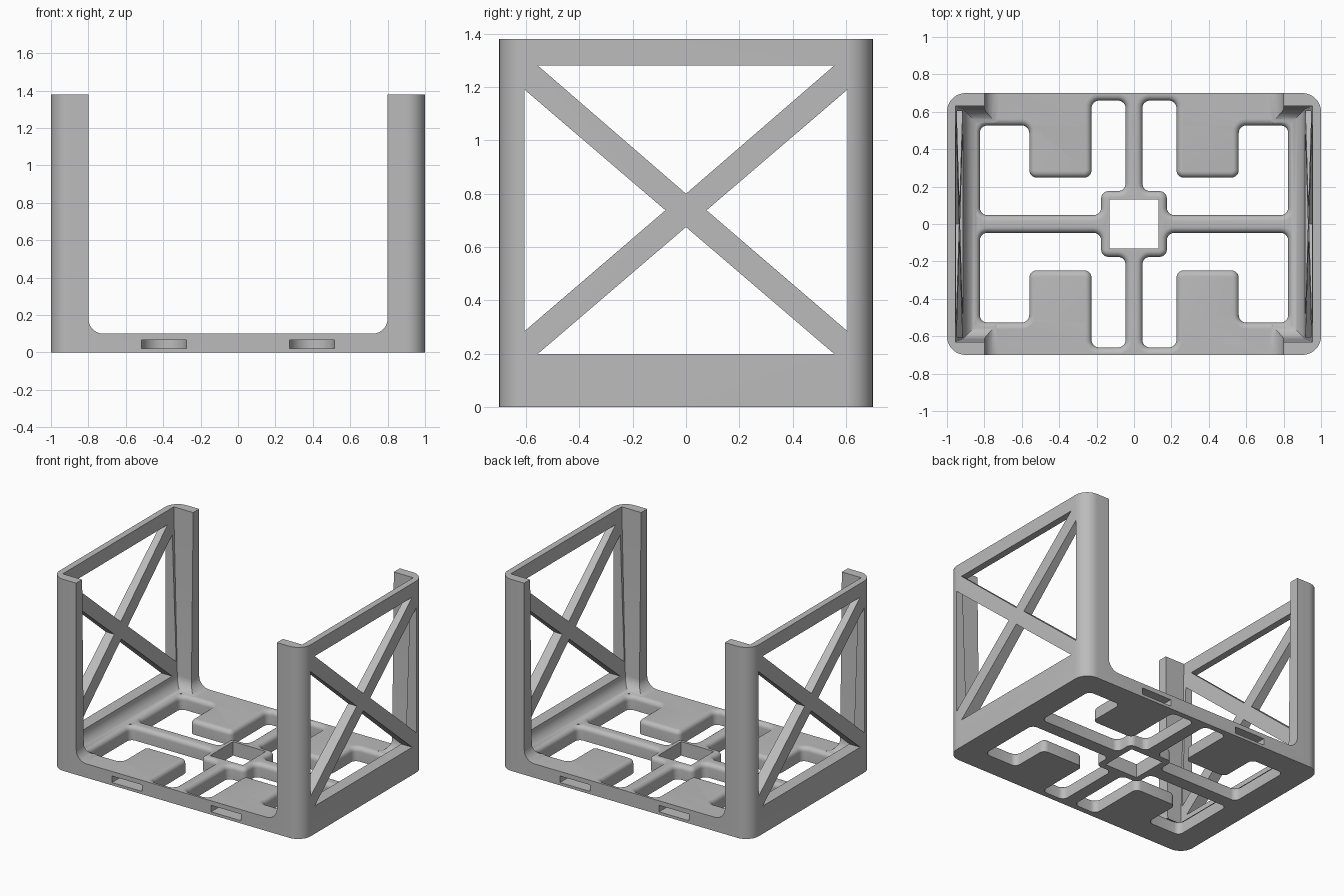
import bpy, bmesh, math
from mathutils import Vector

cube = bpy.data.objects.get("Cube")
if cube:
    bpy.data.objects.remove(cube, do_unlink=True)

HEIGHT, FLOOR = 1.38, 0.1

grey = bpy.data.materials.new("light_grey")
grey.use_nodes = True
colour = (0.5, 0.5, 0.5, 1)
grey.diffuse_color = colour
grey.node_tree.nodes["Principled BSDF"].inputs["Base Color"].default_value = colour


def rounded(corners, radius, grow=0.0, steps=6):
    """Counter-clockwise outline with rounded corners, pushed outward by grow."""
    pts, n = [], len(corners)
    for i in range(n):
        p = Vector(corners[i])
        a = (p - Vector(corners[i - 1])).normalized()
        b = (Vector(corners[(i + 1) % n]) - p).normalized()
        turn = a.x * b.y - a.y * b.x
        sign = 1 if turn > 0 else -1
        centre = p + (b - a) * radius
        r = radius + sign * grow
        for k in range(steps + 1):
            t = k / steps * math.pi / 2
            pts.append(centre + a * r * math.sin(t) - b * r * math.cos(t))
    return pts


def box(hx, hy):
    return [(-hx, -hy), (hx, -hy), (hx, hy), (-hx, hy)]


def loft(name, rings):
    """Closed solid through a list of equal-length rings of 3D points."""
    bm = bmesh.new()
    loops = [[bm.verts.new(p) for p in ring] for ring in rings]
    n = len(loops[0])
    for low, high in zip(loops, loops[1:]):
        for i in range(n):
            j = (i + 1) % n
            bm.faces.new((low[i], low[j], high[j], high[i]))
    bm.faces.new(loops[0][::-1])
    bm.faces.new(loops[-1])
    bmesh.ops.recalc_face_normals(bm, faces=bm.faces)
    mesh = bpy.data.meshes.new(name)
    bm.to_mesh(mesh)
    bm.free()
    obj = bpy.data.objects.new(name, mesh)
    bpy.context.collection.objects.link(obj)
    mesh.materials.append(grey)
    return obj


def level(outline, z):
    return [(p[0], p[1], z) for p in outline]


# Solid block with rounded vertical edges
outer = rounded(box(1.0, 0.7), 0.1, steps=10)
frame = loft("cradle_frame", [level(outer, 0), level(outer, HEIGHT)])
cutters = []

# Drafted inner cavity with a fillet around the floor
rings, fillet = [], 0.09
for k in range(9):
    t = k / 8 * math.pi / 2
    inset = fillet * (1 - math.sin(t))
    rings.append(level(box(0.913 - inset, 0.613 - inset), FLOOR + fillet * (1 - math.cos(t))))
rings.append(level(box(0.955, 0.632), HEIGHT + 0.02))
cutters.append(loft("cavity_cutter", rings))

# Wide opening through the front and back, leaving the corner posts
opening = rounded([(-0.8, FLOOR), (0.8, FLOOR), (0.8, 1.6), (-0.8, 1.6)], 0.08)
cutters.append(loft("opening_cutter", [[(p.x, y, p.y) for p in opening] for y in (-0.8, 0.8)]))

# Triangular windows that leave crossed braces in both side walls
triangles = [
    [(-0.555, 1.28), (0.555, 1.28), (0, 0.8)],
    [(-0.555, 0.2), (0.555, 0.2), (0, 0.675)],
    [(-0.605, 1.19), (-0.605, 0.285), (-0.077, 0.738)],
    [(0.605, 1.19), (0.605, 0.285), (0.077, 0.738)],
]
for tri in triangles:
    cutters.append(loft("window_cutter", [[(x, y, z) for y, z in tri] for x in (-1.1, 1.1)]))

# Floor cut-outs in each quadrant, with rounded upper edges
cutout = [(0.176, 0.047), (0.824, 0.047), (0.824, 0.527), (0.56, 0.527), (0.56, 0.248),
          (0.227, 0.248), (0.227, 0.66), (0.045, 0.66), (0.045, 0.176), (0.176, 0.176)]
edge = 0.032
for sx in (-1, 1):
    for sy in (-1, 1):
        rings = []
        profile = [(0, -0.1)]
        for k in range(7):
            t = k / 6 * math.pi / 2
            profile.append((edge * (1 - math.cos(t)), FLOOR - edge + edge * math.sin(t)))
        profile.append((edge, FLOOR + 0.002))
        for grow, z in profile:
            outline = rounded(cutout, 0.04, grow)
            rings.append([(sx * p.x, sy * p.y, z) for p in outline])
        cutters.append(loft("floor_cutter", rings))

        # Round-ended pocket in the front and back edges
        r, cx, cy = 0.12, 0.395, 0.57
        pocket = [(cx - r, 0.8), (cx + r, 0.8)]
        for k in range(17):
            t = k / 16 * math.pi
            pocket.append((cx + r * math.cos(t), cy - r * math.sin(t)))
        pocket = [(sx * x, sy * y) for x, y in pocket]
        cutters.append(loft("pocket_cutter", [level(pocket, 0.02), level(pocket, 0.067)]))

# Square hole at the hub
hub = box(0.131, 0.131)
cutters.append(loft("hub_cutter", [level(hub, -0.1), level(hub, 0.3)]))

# Carve everything out, then drop the cutters
bpy.context.view_layer.objects.active = frame
for cutter in cutters:
    cutter.hide_render = True
    mod = frame.modifiers.new("carve", "BOOLEAN")
    mod.operation = "DIFFERENCE"
    mod.solver = "EXACT"
    mod.object = cutter
    bpy.ops.object.modifier_apply(modifier=mod.name)
    bpy.data.objects.remove(cutter, do_unlink=True)

# Smooth the rounded surfaces and keep the hard edges
bpy.ops.object.select_all(action="DESELECT")
frame.select_set(True)
bpy.ops.object.shade_smooth_by_angle(angle=math.radians(30))
